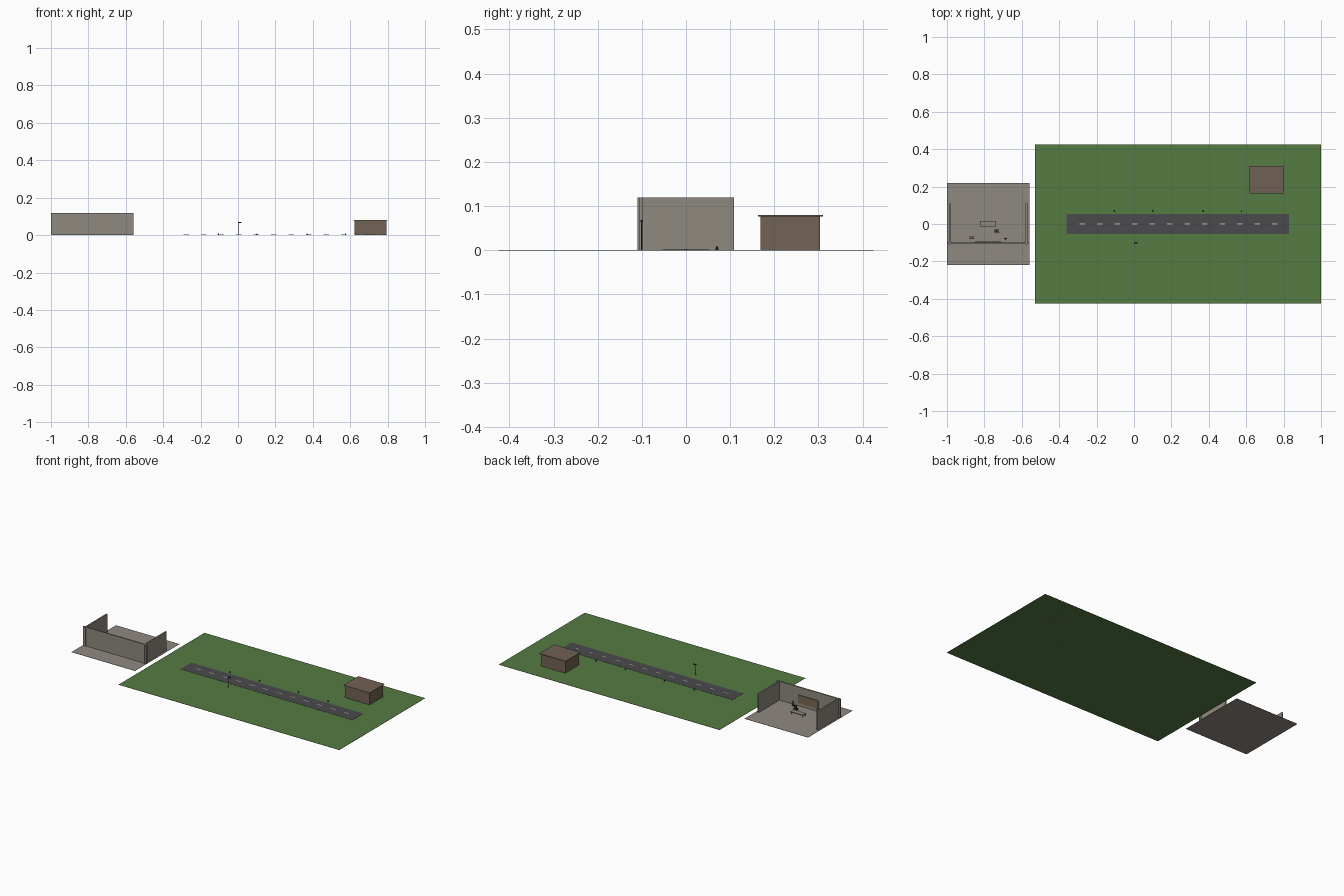
import bpy
import math

cube = bpy.data.objects.get("Cube")
if cube:
    bpy.data.objects.remove(cube, do_unlink=True)


def material(name, rgb):
    mat = bpy.data.materials.new(name)
    mat.use_nodes = True
    color = (*rgb, 1)
    mat.diffuse_color = color
    mat.node_tree.nodes["Principled BSDF"].inputs["Base Color"].default_value = color
    return mat


grass = material("grass green", (0.09, 0.20, 0.055))
asphalt = material("asphalt grey", (0.07, 0.068, 0.075))
paint = material("pale paint", (0.6, 0.6, 0.56))
stone = material("floor grey", (0.275, 0.25, 0.22))
plaster = material("wall grey", (0.275, 0.255, 0.215))
brick = material("house brown", (0.17, 0.127, 0.09))
shingle = material("roof brown", (0.16, 0.118, 0.09))
wood = material("board tan", (0.19, 0.14, 0.08))
dark = material("dark metal", (0.03, 0.03, 0.03))


def box(name, x, y, z, mat):
    """Box from (low, high) ranges on each axis."""
    ranges = (x, y, z)
    bpy.ops.mesh.primitive_cube_add(size=1, location=[(a + b) / 2 for a, b in ranges])
    ob = bpy.context.object
    ob.name = name
    ob.scale = [b - a for a, b in ranges]
    ob.data.materials.append(mat)
    return ob


def around(c, size):
    return (c - size / 2, c + size / 2)


def post(name, x, y, radius, height, mat, top=None):
    bpy.ops.mesh.primitive_cone_add(vertices=8, radius1=radius,
                                    radius2=radius if top is None else top,
                                    depth=height, location=(x, y, height / 2))
    ob = bpy.context.object
    ob.name = name
    ob.data.materials.append(mat)
    return ob


# Lawn and road with its dashed centre line
box("lawn", (-0.53, 1), (-0.425, 0.425), (0, 0.001), grass)
box("road", (-0.36, 0.83), (-0.053, 0.053), (0.001, 0.002), asphalt)
for i in range(12):
    box("lane_dash", around(-0.276 + i * 0.0935, 0.03), around(0, 0.007),
        (0.002, 0.003), paint)

# Roadside markers
for x in (-0.105, 0.1, 0.37, 0.575):
    post("road_marker", x, 0.07, 0.004, 0.009, dark, 0.002)

# Street lamp
post("lamp_pole", 0.003, -0.1, 0.0015, 0.067, dark)
box("lamp_head", (0, 0.02), around(-0.1, 0.006), (0.064, 0.069), dark)

# House with flat overhanging roof
box("house_walls", (0.624, 0.794), (0.169, 0.303), (0, 0.077), brick)
box("house_roof", (0.617, 0.8), (0.163, 0.31), (0.077, 0.08), shingle)

# Open room: floor, front wall and two side walls
ROOM = -0.78
box("room_floor", around(ROOM, 0.44), (-0.22, 0.22), (0, 0.001), stone)
box("room_front_wall", around(ROOM, 0.44), (-0.106, -0.098), (0.001, 0.119), plaster)
for side, sign in (("left", 1), ("right", -1)):
    box("room_%s_wall" % side, around(ROOM + sign * 0.205, 0.009), (-0.11, 0.109),
        (0.001, 0.119), plaster)

# Wall board
box("wall_board", around(ROOM, 0.14), (-0.098, -0.094), (0.02, 0.07), wood)

# Low table
box("table_top", around(ROOM, 0.085), (-0.014, 0.017), (0.013, 0.016), stone)
for sx in (-1, 1):
    for sy in (-1, 1):
        box("table_leg", around(ROOM + sx * 0.038, 0.003),
            around(0.0015 + sy * 0.012, 0.003), (0, 0.013), dark)

# Chair
box("chair_seat", around(-0.735, 0.022), around(-0.038, 0.016), (0.011, 0.014), dark)
box("chair_back", around(-0.728, 0.016), around(-0.044, 0.003), (0.014, 0.03), dark)
for sx in (-1, 1):
    for sy in (-1, 1):
        box("chair_leg", around(-0.735 + sx * 0.009, 0.003),
            around(-0.038 + sy * 0.006, 0.003), (0, 0.011), dark)

# Small stand and side cabinet
post("stand", -0.687, -0.078, 0.005, 0.03, dark, 0.003)
box("side_cabinet", around(-0.868, 0.025), around(-0.074, 0.012), (0.001, 0.03), wood)
